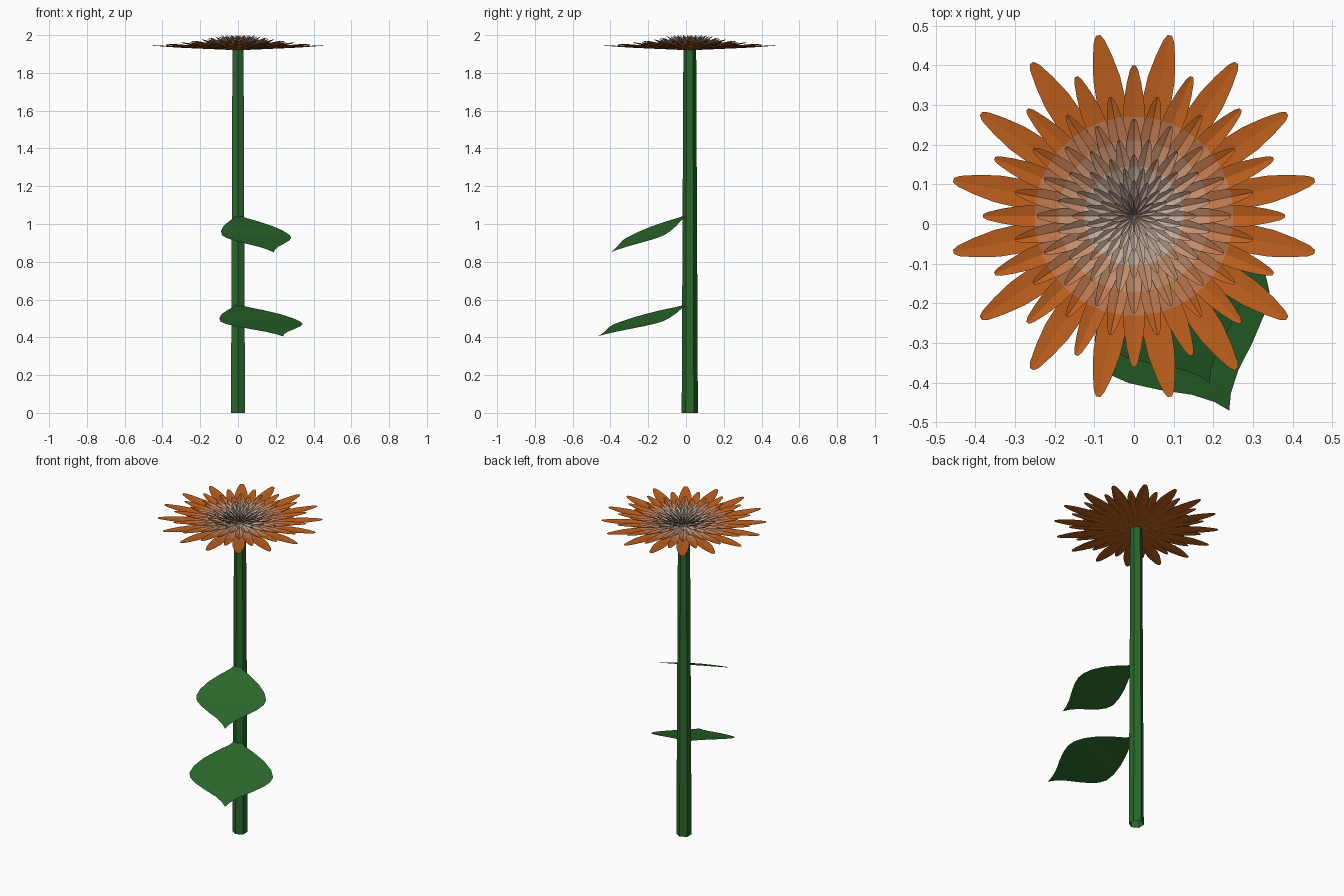
import bpy
import bmesh
from math import sin, cos, pi
from mathutils import Vector

cube = bpy.data.objects.get("Cube")
if cube:
    bpy.data.objects.remove(cube)

CENTRE = Vector((0, 0.02, 0))


def material(name, r, g, b):
    mat = bpy.data.materials.new(name)
    mat.use_nodes = True
    mat.diffuse_color = (r, g, b, 1)
    bsdf = mat.node_tree.nodes["Principled BSDF"]
    bsdf.inputs["Base Color"].default_value = (r, g, b, 1)
    bsdf.inputs["Roughness"].default_value = 0.9
    return mat


green = material("leaf green", 0.023, 0.135, 0.024)
orange = material("petal orange", 0.51, 0.115, 0.012)
tan = material("petal tan", 0.51, 0.185, 0.075)
peach = material("petal peach", 0.54, 0.27, 0.155)
pale = material("petal pale grey", 0.56, 0.41, 0.33)
PETAL_COLOURS = [pale, peach, tan, orange]
ORANGE_SLOT = 3
BANDS = [0.125, 0.19, 0.25]      # radii where the petal colour changes


def finish(bm, name, mats):
    mesh = bpy.data.meshes.new(name)
    bm.to_mesh(mesh)
    bm.free()
    for mat in mats:
        mesh.materials.append(mat)
    obj = bpy.data.objects.new(name, mesh)
    bpy.context.collection.objects.link(obj)
    return obj


def interpolate(profile, t):
    for (a, wa), (b, wb) in zip(profile, profile[1:]):
        if t <= b:
            return wa + (wb - wa) * (t - a) / (b - a)
    return profile[-1][1]


def blade(bm, rows):
    """Skin rows of (left, middle, right) points into a two-strip blade."""
    rings = [[bm.verts.new(p) for p in row] for row in rows]
    faces = []
    for low, high in zip(rings, rings[1:]):
        for i in range(2):
            faces.append(bm.faces.new((low[i + 1], high[i + 1], high[i], low[i])))
    return faces


# Stem: slightly tapered open hexagonal tube
bm = bmesh.new()
bmesh.ops.create_cone(bm, cap_ends=False, segments=6, radius1=0.043,
                      radius2=0.034, depth=1.925)
bmesh.ops.translate(bm, verts=bm.verts, vec=CENTRE + Vector((0, 0, 0.9625)))
finish(bm, "stem", [green])

# Petals: rings of 16, each shorter, steeper and more cupped than the last
PETAL = [(0, 0.02), (0.3, 0.45), (0.5, 0.82), (0.65, 1), (0.76, 0.95),
         (0.88, 0.68), (0.97, 0.38), (1, 0.15)]
RINGS = [(0.464, 0.036, 1.947), (0.38, 0.027, 1.954), (0.305, 0.023, 1.962),
         (0.245, 0.020, 1.970), (0.195, 0.017, 1.978), (0.155, 0.014, 1.986),
         (0.122, 0.011, 1.993), (0.09, 0.009, 1.998), (0.058, 0.006, 2.0)]
for n, (length, half, tip_z) in enumerate(RINGS):
    bm = bmesh.new()
    base_z = 1.921 + n * 0.001
    cup = Vector((0, 0, -0.1 - 0.12 * n))
    radii = sorted({t * length for t, w in PETAL}
                   | {b for b in BANDS if b < length})
    for k in range(16):
        angle = (k + (0.5 if n % 2 == 0 else 0)) * pi / 8
        out = Vector((cos(angle), sin(angle), 0))
        side = Vector((-sin(angle), cos(angle), 0))
        rows = []
        for r in radii:
            w = half * interpolate(PETAL, r / length)
            mid = CENTRE + out * r
            mid.z = base_z + (tip_z - base_z) * r / length
            rows.append((mid + side * w, mid + cup * w, mid - side * w))
        for face in blade(bm, rows):
            r = (face.calc_center_median() - CENTRE).xy.length
            face.material_index = sum(r > b for b in BANDS)
        # Plain orange underside of the wide outer petals
        if n < 4:
            under = [[p - Vector((0, 0, 0.0015)) for p in reversed(row)]
                     for row in rows]
            for face in blade(bm, under):
                face.material_index = ORANGE_SLOT
    finish(bm, f"petal_ring_{n + 1}", PETAL_COLOURS)

# Leaves: broad drooping blades with a pointed tip
LEAF = [(0, 0.04), (0.06, 0.08), (0.16, 0.2), (0.28, 0.33), (0.4, 0.42),
        (0.5, 0.455), (0.58, 0.435), (0.66, 0.37), (0.76, 0.25),
        (0.85, 0.125), (0.93, 0.045), (1, 0)]
DROOP = [(0, 0), (0.2, 0.19), (0.5, 0.53), (0.8, 0.8), (1, 1)]


def leaf(name, base_z, tip):
    axis = Vector((tip[0], tip[1], 0))
    side = Vector((-axis.y, axis.x, 0))
    drop = base_z - tip[2]
    rows = []
    for t, w in LEAF:
        mid = Vector((0, -0.005, base_z - drop * interpolate(DROOP, t))) + axis * t
        rows.append((mid + side * w, mid, mid - side * w))
    bm = bmesh.new()
    blade(bm, rows)
    bmesh.ops.remove_doubles(bm, verts=bm.verts, dist=0.0001)
    obj = finish(bm, name, [green])
    for poly in obj.data.polygons:
        poly.use_smooth = True


leaf("lower_leaf", 0.57, (0.24, -0.465, 0.405))
leaf("upper_leaf", 1.043, (0.19, -0.395, 0.85))
